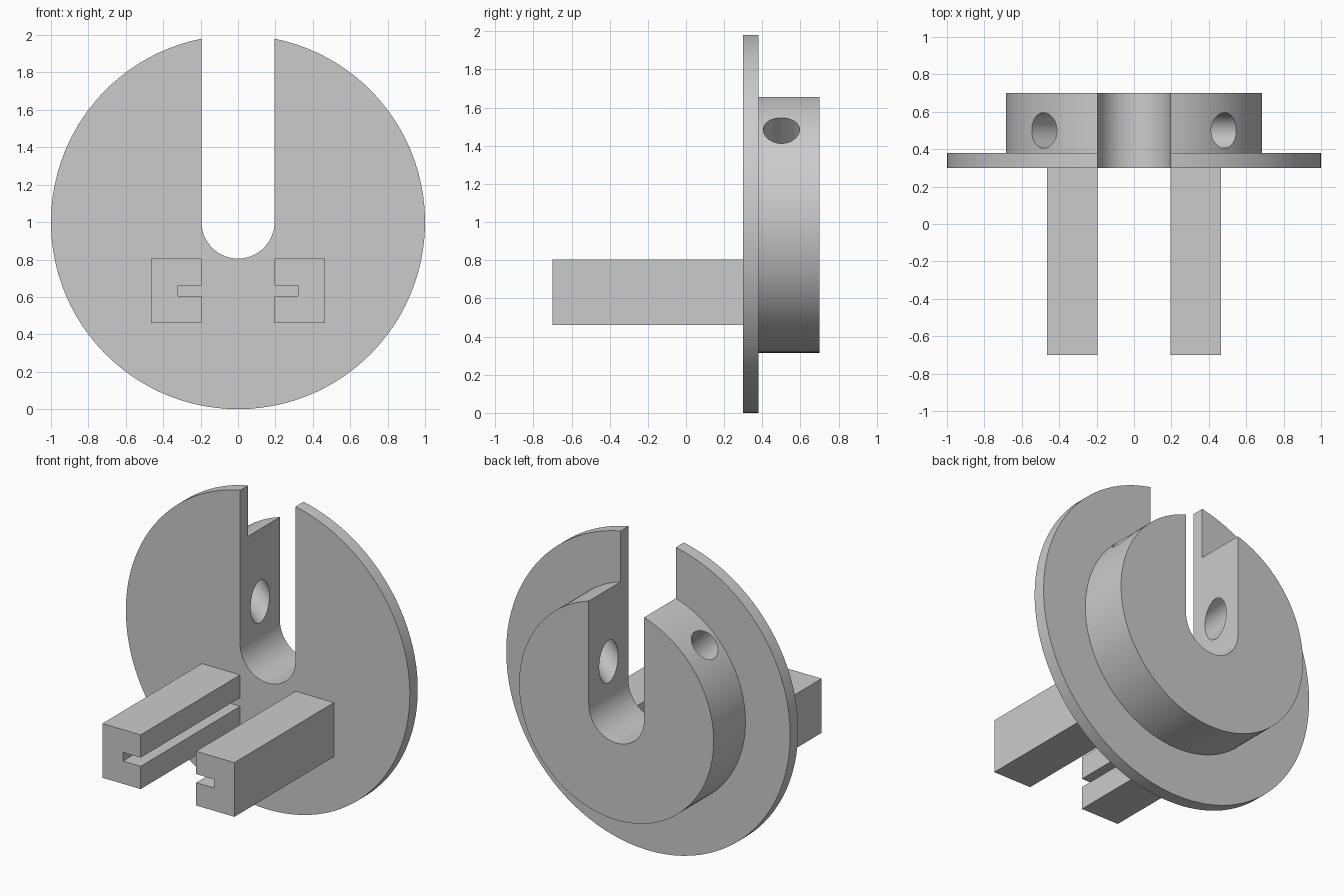
import bpy
import bmesh
from math import sin, cos, pi, asin, radians
from mathutils import Vector, Matrix

old = bpy.data.objects.get("Cube")
if old:
    bpy.data.objects.remove(old, do_unlink=True)

CENTRE_Z = 1.0
SLOT = 0.195          # half width of the slot
HUB_R = 0.685

grey = bpy.data.materials.new("plain grey")
grey.use_nodes = True
colour = (0.6, 0.6, 0.6, 1)
grey.diffuse_color = colour
grey.node_tree.nodes["Principled BSDF"].inputs["Base Color"].default_value = colour


def add_object(name, bm):
    bmesh.ops.recalc_face_normals(bm, faces=bm.faces)
    mesh = bpy.data.meshes.new(name)
    bm.to_mesh(mesh)
    bm.free()
    mesh.materials.append(grey)
    obj = bpy.data.objects.new(name, mesh)
    bpy.context.collection.objects.link(obj)
    return obj


def extrude_profile(name, points, y0, y1):
    """Extrude an (x, z) outline from y0 to y1."""
    bm = bmesh.new()
    face = bm.faces.new([bm.verts.new((x, y0, z)) for x, z in points])
    result = bmesh.ops.extrude_face_region(bm, geom=[face], use_keep_orig=True)
    moved = [v for v in result["geom"] if isinstance(v, bmesh.types.BMVert)]
    bmesh.ops.translate(bm, verts=moved, vec=(0, y1 - y0, 0))
    return add_object(name, bm)


def arc(radius, start, end, steps):
    angles = [start + (end - start) * i / steps for i in range(steps + 1)]
    return [(radius * cos(a), CENTRE_Z + radius * sin(a)) for a in angles]


def slotted_disc(name, radius, y0, y1):
    """Round plate with a round-bottomed slot open at the top."""
    gap = asin(SLOT / radius)
    rim = arc(radius, pi / 2 + gap, 2.5 * pi - gap, 96)
    return extrude_profile(name, rim + arc(SLOT, 0, -pi, 32), y0, y1)


def smooth(obj):
    bpy.ops.object.select_all(action="DESELECT")
    obj.select_set(True)
    bpy.context.view_layer.objects.active = obj
    bpy.ops.object.shade_smooth_by_angle(angle=radians(30))


# Flange and hub
flange = slotted_disc("flange", 1.0, 0.30, 0.38)
hub = slotted_disc("hub", HUB_R, 0.38, 0.70)

# Diagonal screw holes from the hub rim into the slot
for side, label in ((1, "left"), (-1, "right")):
    direction = Vector((side, 0, 1)).normalized()
    bm = bmesh.new()
    bmesh.ops.create_cone(bm, cap_ends=True, segments=48,
                          radius1=0.095, radius2=0.095, depth=0.8)
    place = Matrix.Translation(Vector((0, 0.5, CENTRE_Z)) + direction * 0.5)
    turn = direction.to_track_quat("Z", "Y").to_matrix().to_4x4()
    bmesh.ops.transform(bm, matrix=place @ turn, verts=bm.verts)
    cutter = add_object(label + "_hole_cutter", bm)
    cutter.hide_render = True
    cutter.hide_set(True)
    cut = hub.modifiers.new(label + " hole", "BOOLEAN")
    cut.operation = "DIFFERENCE"
    cut.solver = "EXACT"
    cut.object = cutter

# Bake the holes so the hub can be shaded cleanly
bpy.context.view_layer.update()
evaluated = hub.evaluated_get(bpy.context.evaluated_depsgraph_get())
hub_mesh = bpy.data.meshes.new_from_object(evaluated)
hub.modifiers.clear()
hub.data = hub_mesh
for label in ("left", "right"):
    bpy.data.objects.remove(bpy.data.objects[label + "_hole_cutter"], do_unlink=True)

smooth(flange)
smooth(hub)

# Grooved guide rails, grooves facing each other
rail = [(SLOT, 0.46), (0.465, 0.46), (0.465, 0.805), (SLOT, 0.805),
        (SLOT, 0.66), (0.32, 0.66), (0.32, 0.605), (SLOT, 0.605)]
for side, label in ((1, "left"), (-1, "right")):
    extrude_profile(label + "_rail", [(side * x, z) for x, z in rail], -0.70, 0.30)
